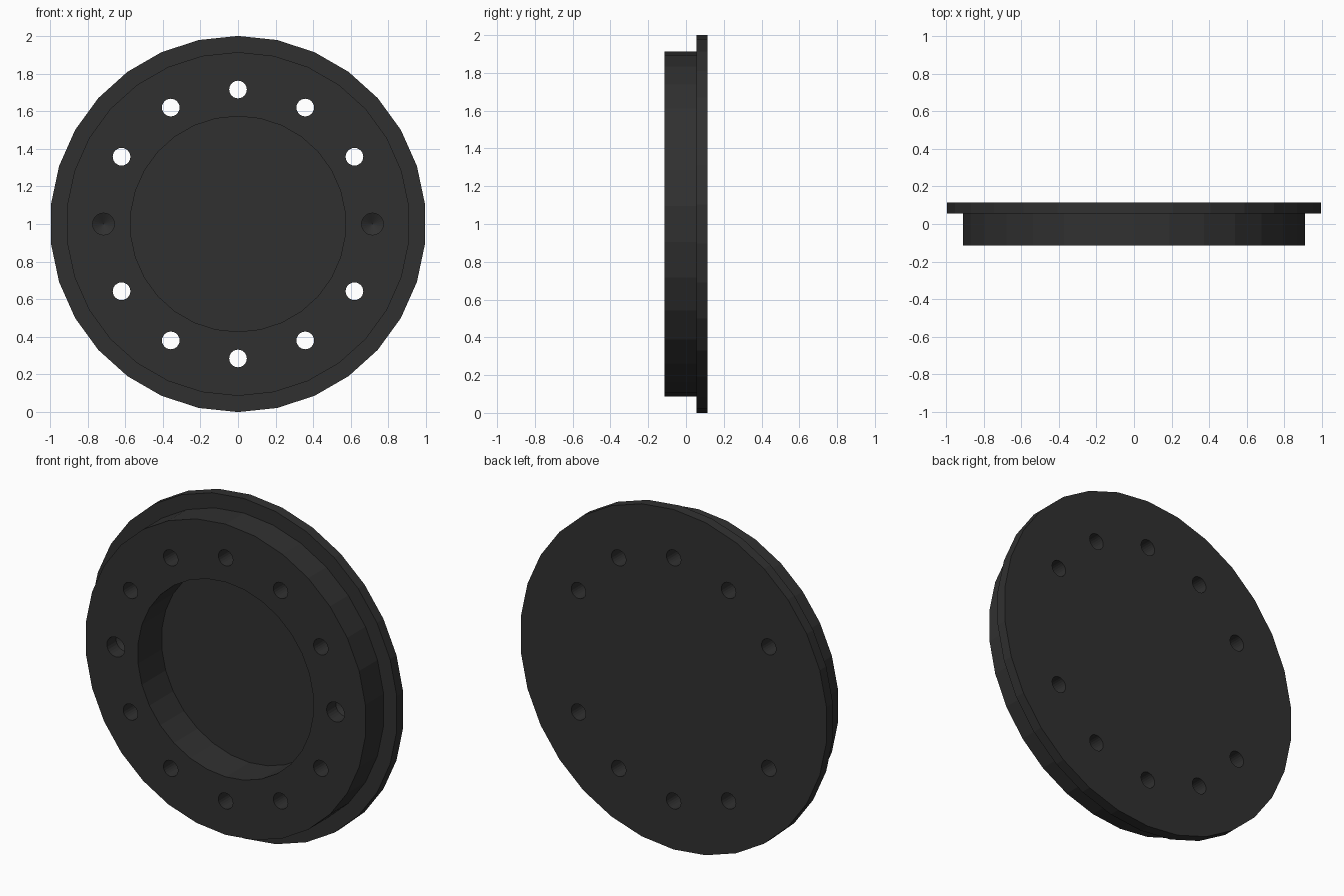
import bpy, bmesh
from math import cos, sin, pi, radians

if "Cube" in bpy.data.objects:
    bpy.data.objects.remove(bpy.data.objects["Cube"], do_unlink=True)

dark = bpy.data.materials.new("dark grey")
dark.use_nodes = True
colour = (0.03, 0.03, 0.03, 1)
dark.diffuse_color = colour
dark.node_tree.nodes["Principled BSDF"].inputs["Base Color"].default_value = colour


def lathe(bm, profile, sides, cx=0, cz=1):
    """Turn (radius, y) points about a y-parallel axis; radius 0 makes a pole."""
    rings = []
    for r, y in profile:
        n = sides if r else 1
        rings.append([bm.verts.new((cx + r * sin(2 * pi * i / sides), y,
                                    cz + r * cos(2 * pi * i / sides))) for i in range(n)])
    faces = []
    for a, b in zip(rings, rings[1:]):
        for i in range(sides):
            j = (i + 1) % sides
            quad = [a[i % len(a)], a[j % len(a)], b[j % len(b)], b[i % len(b)]]
            faces.append(bm.faces.new(list(dict.fromkeys(quad))))
    bmesh.ops.recalc_face_normals(bm, faces=faces)


def finish(bm, name):
    mesh = bpy.data.meshes.new(name)
    bm.to_mesh(mesh)
    bm.free()
    mesh.materials.append(dark)
    obj = bpy.data.objects.new(name, mesh)
    bpy.context.collection.objects.link(obj)
    return obj


FRONT, STEP, BACK = -0.115, 0.055, 0.115

# Flange with raised boss and deep central recess
bm = bmesh.new()
lathe(bm, [(0, 0.106), (0.573, 0.106), (0.573, FRONT), (0.914, FRONT),
           (0.914, STEP), (1, STEP), (1, BACK), (0, BACK)], 30)
flange = finish(bm, "flange")

# Bolt circle: ten through holes and two blind drilled holes at the sides
bm = bmesh.new()
for k in range(12):
    a = radians(30 * k)
    x, z = 0.715 * sin(a), 1 + 0.715 * cos(a)
    if k in (3, 9):
        drill = [(0, -0.2), (0.058, -0.2), (0.058, -0.03), (0, 0.005)]
    else:
        drill = [(0, -0.2), (0.047, -0.2), (0.047, 0.2), (0, 0.2)]
    lathe(bm, drill, 24, x, z)
cutter = finish(bm, "hole_cutter")
cutter.hide_render = True

cut = flange.modifiers.new("holes", "BOOLEAN")
cut.operation = "DIFFERENCE"
cut.solver = "EXACT"
cut.object = cutter

# Bake the holes and discard the cutter
depsgraph = bpy.context.evaluated_depsgraph_get()
baked = bpy.data.meshes.new_from_object(flange.evaluated_get(depsgraph))
flange.modifiers.clear()
flange.data = baked
bpy.data.objects.remove(cutter, do_unlink=True)
